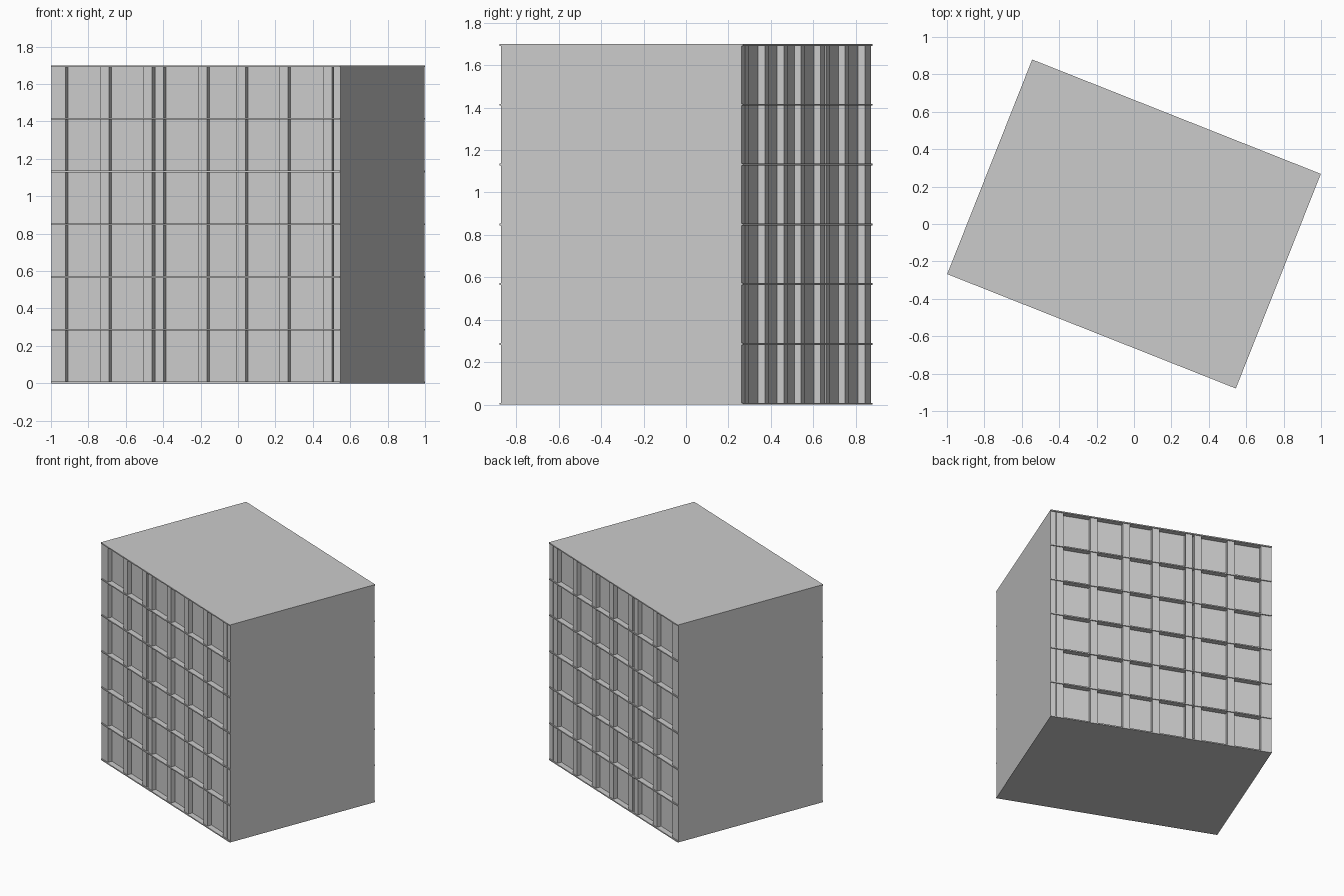
import bpy, bmesh, math
from mathutils import Matrix

if "Cube" in bpy.data.objects:
    bpy.data.objects.remove(bpy.data.objects["Cube"])

TURN = Matrix.Rotation(-math.atan2(0.61, 1.54), 4, 'Z')
HX = 0.830            # half length along the facades
SLAB_Y = 0.617        # half depth of floor slabs
FRONT_Y = 0.609       # half depth of pilasters and end walls
WALL_Y = 0.574        # half depth of recessed wall
H = 1.70
T = 0.009             # slab thickness


def boxes(name, items):
    """One object from a list of (x0, x1, y0, y1, z0, z1) boxes."""
    bm = bmesh.new()
    for x0, x1, y0, y1, z0, z1 in items:
        m = Matrix.Translation(((x0 + x1) / 2, (y0 + y1) / 2, (z0 + z1) / 2)) \
            @ Matrix.Diagonal((x1 - x0, y1 - y0, z1 - z0, 1))
        bmesh.ops.create_cube(bm, size=1, matrix=m)
    bm.transform(TURN)
    me = bpy.data.meshes.new(name)
    bm.to_mesh(me)
    bm.free()
    ob = bpy.data.objects.new(name, me)
    bpy.context.collection.objects.link(ob)
    return ob


# recessed wall core
boxes("wall_core", [(-0.81, 0.80, -WALL_Y, WALL_Y, T / 2, H - T / 2)])

# plain end walls
boxes("left_end_wall", [(-HX, -0.802, -FRONT_Y, FRONT_Y, 0, H)])
boxes("right_end_wall", [(0.789, HX, -FRONT_Y, FRONT_Y, 0, H)])

# thin floor slabs projecting on both facades
step = (H - T) / 6
boxes("floor_slabs", [(-HX, HX, -SLAB_Y, SLAB_Y, i * step, i * step + T) for i in range(7)])

# pilasters, the same positions on front and back
lefts = [-0.802, -0.551, -0.303, -0.237, 0.012, 0.233, 0.478, 0.732]
for name, s in (("front_pilasters", -1), ("back_pilasters", 1)):
    ys = sorted((s * (WALL_Y - 0.01), s * FRONT_Y))
    boxes(name, [(x, x + 0.051, ys[0], ys[1], T / 2, H - T / 2) for x in lefts])
